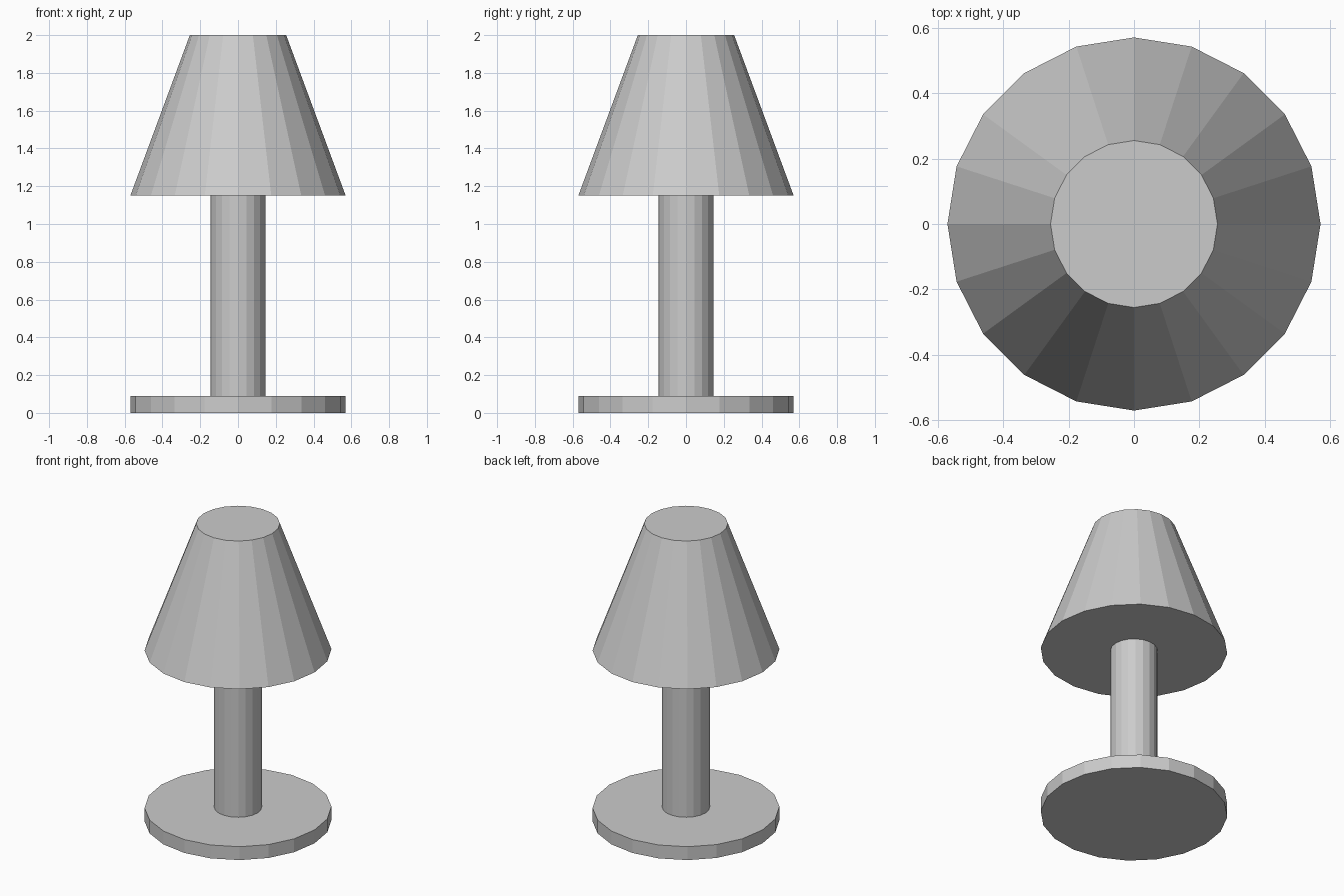
import bpy

cube = bpy.data.objects.get("Cube")
if cube:
    bpy.data.objects.remove(cube, do_unlink=True)

SIDES = 20

# One plain grey for the whole lamp
grey = bpy.data.materials.new("light_grey")
grey.use_nodes = True
colour = (0.6, 0.6, 0.6, 1.0)
grey.diffuse_color = colour
grey.node_tree.nodes["Principled BSDF"].inputs["Base Color"].default_value = colour


def tapered_part(name, bottom_radius, top_radius, bottom, top):
    """Capped, flat-sided cone or cylinder between two heights."""
    bpy.ops.mesh.primitive_cone_add(
        vertices=SIDES, radius1=bottom_radius, radius2=top_radius,
        depth=top - bottom, location=(0, 0, (bottom + top) / 2))
    part = bpy.context.object
    part.name = name
    part.data.materials.append(grey)
    return part


# Round foot, stem and closed shade
tapered_part("base", 0.57, 0.57, 0, 0.09)
tapered_part("stem", 0.145, 0.145, 0.09, 1.15)
tapered_part("lampshade", 0.57, 0.255, 1.15, 2)
